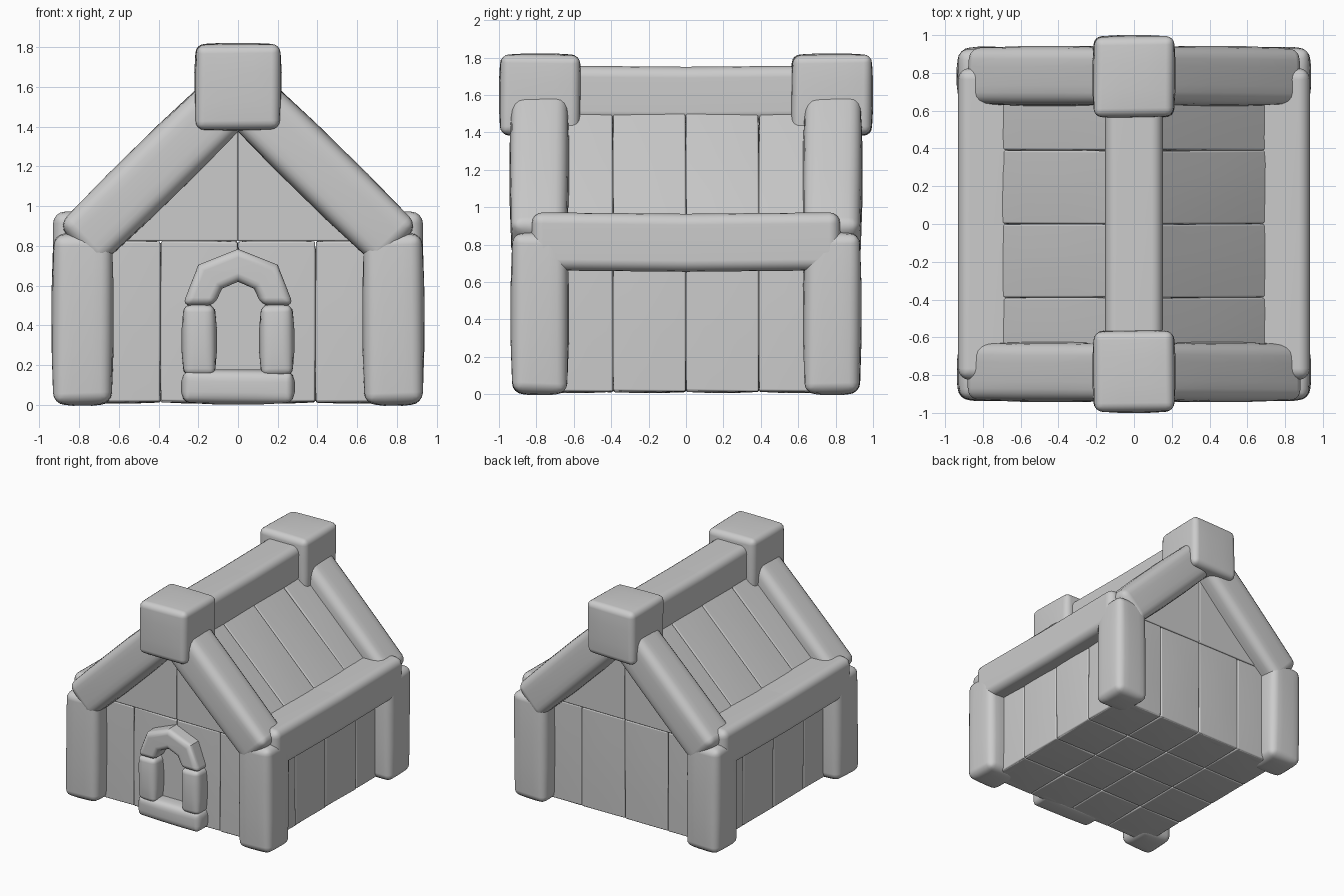
import bpy, bmesh, math, random
from mathutils import Matrix, Vector

random.seed(4)
if "Cube" in bpy.data.objects:
    bpy.data.objects.remove(bpy.data.objects["Cube"])

grey = bpy.data.materials.new("plain grey")
grey.use_nodes = True
COLOUR = (0.6, 0.6, 0.6, 1)
grey.diffuse_color = COLOUR
grey.node_tree.nodes["Principled BSDF"].inputs["Base Color"].default_value = COLOUR

SLOPE = math.radians(44.4)
SEAMS = [-0.79, -0.39, 0, 0.39, 0.79]


def finish(name, bm, bevel):
    """Round the hard edges and turn the mesh into a smooth object."""
    bmesh.ops.recalc_face_normals(bm, faces=bm.faces)
    hard = [e for e in bm.edges if e.calc_face_angle(0) > math.radians(50)]
    bmesh.ops.bevel(bm, geom=hard, offset=bevel, segments=4, profile=0.5,
                    affect='EDGES', clamp_overlap=True)
    for f in bm.faces:
        f.smooth = True
    mesh = bpy.data.meshes.new(name)
    bm.to_mesh(mesh)
    bm.free()
    mesh.set_sharp_from_angle(angle=math.radians(35))
    mesh.materials.append(grey)
    obj = bpy.data.objects.new(name, mesh)
    bpy.context.collection.objects.link(obj)
    obj.modifiers.new("even shading", 'WEIGHTED_NORMAL').keep_sharp = True
    return obj


def puffy_box(name, centre, size, bevel=0.05, tilt=0.0, puff=0.012, wobble=0.006):
    """Soft box with slightly swollen sides and uneven corners."""
    bm = bmesh.new()
    bmesh.ops.create_cube(bm, size=2)
    bmesh.ops.subdivide_edges(bm, edges=bm.edges[:], cuts=2, use_grid_fill=True)
    half = Vector(size) / 2
    skew = Vector([random.uniform(-wobble, wobble) for _ in range(3)])
    for v in bm.verts:
        u = v.co.copy()
        for i in range(3):
            a, b = u[(i + 1) % 3], u[(i + 2) % 3]
            swell = puff * ((1 - a * a) * (1 - b * b) - 0.3)
            v.co[i] = u[i] * (half[i] + swell) + skew[i] * a * b
    bm.transform(Matrix.Translation(centre) @ Matrix.Rotation(tilt, 4, 'Y'))
    return finish(name, bm, bevel)


def panel(name, centre, size, tilt=0.0):
    """Thin padded panel with a narrow seam."""
    return puffy_box(name, centre, size, 0.009, tilt, puff=0.008, wobble=0.003)


def prism(name, outline, y0, y1, bevel):
    """Outline in x and z, pulled through from y0 to y1."""
    bm = bmesh.new()
    face = bm.faces.new([bm.verts.new((x, y0, z)) for x, z in outline])
    out = bmesh.ops.extrude_face_region(bm, geom=[face])
    moved = [g for g in out["geom"] if isinstance(g, bmesh.types.BMVert)]
    bmesh.ops.translate(bm, verts=moved, vec=(0, y1 - y0, 0))
    return finish(name, bm, bevel)


def long_beam(name, x, z, width, height, reach, dip):
    """Beam along y in two halves that dip slightly at the joint."""
    for s, end in ((-1, "front"), (1, "back")):
        bm = bmesh.new()
        bmesh.ops.create_cube(bm, size=1)
        for v in bm.verts:
            inner = v.co.y * s < 0
            v.co = Vector((x + v.co.x * width, 0 if inner else s * reach,
                           z + v.co.z * height - (dip if inner else 0)))
        joint = [f for f in bm.faces if all(abs(v.co.y) < 0.01 for v in f.verts)]
        bmesh.ops.delete(bm, geom=joint, context='FACES_ONLY')
        finish(f"{end}_{name}", bm, 0.06)


# Wall panels, floor tiles and sloping roof panels share the same seams
for i, (a, b) in enumerate(zip(SEAMS, SEAMS[1:])):
    mid, width = (a + b) / 2, b - a
    for s, end, side in ((-1, "front", "right"), (1, "back", "left")):
        panel(f"{end}_wall_panel_{i}", (mid, s * 0.752, 0.42), (width, 0.09, 0.81))
        panel(f"{side}_wall_panel_{i}", (s * 0.752, mid, 0.42), (0.09, width, 0.81))
        panel(f"{side}_roof_panel_{i}", (s * 0.438, mid, 1.147), (0.92, width, 0.1), s * SLOPE)
    for j, (c, d) in enumerate(zip(SEAMS, SEAMS[1:])):
        panel(f"floor_tile_{i}_{j}", (mid, (c + d) / 2, 0.046), (width, d - c, 0.07))

for s, end in ((-1, "front"), (1, "back")):
    for t, side in ((-1, "right"), (1, "left")):
        # Gable halves, corner posts and rafters
        prism(f"{end}_{side}_gable", [(0, 0.824), (t * 0.74, 0.824), (0, 1.55)],
              s * 0.71, s * 0.798, 0.009)
        puffy_box(f"{end}_{side}_post", (t * 0.782, s * 0.782, 0.432), (0.3, 0.3, 0.86), 0.055)
        puffy_box(f"{end}_{side}_rafter", (t * 0.416, s * 0.784, 1.177), (1.085, 0.305, 0.3),
                  0.06, t * SLOPE)
    # Ridge end block
    puffy_box(f"{end}_ridge_block", (0, s * 0.78, 1.6), (0.43, 0.43, 0.435), 0.045,
              puff=0.01, wobble=0.004)

# Ridge and eave beams
long_beam("ridge_beam", 0, 1.607, 0.305, 0.3, 0.7, 0.006)
long_beam("right_eave_beam", -0.782, 0.818, 0.298, 0.31, 0.825, 0.008)
long_beam("left_eave_beam", 0.782, 0.818, 0.298, 0.31, 0.825, 0.008)

# Doorway: sill, jambs, arch and a plain door filling the opening
puffy_box("door_sill", (0, -0.82, 0.09), (0.56, 0.19, 0.165), 0.035)
for t, side in ((-1, "right"), (1, "left")):
    puffy_box(f"{side}_door_jamb", (t * 0.195, -0.82, 0.325), (0.165, 0.19, 0.36), 0.035)
outer = [(0.28, 0.5), (0.2, 0.705), (0, 0.785)]
inner = [(0, 0.62), (0.08, 0.585), (0.12, 0.5)]
outline = (outer + [(-x, z) for x, z in reversed(outer[:2])]
           + [(-x, z) for x, z in reversed(inner[1:])] + inner)
prism("door_arch", outline, -0.915, -0.73, 0.04)
prism("door_panel", [(-0.15, 0.12), (0.15, 0.12), (0.15, 0.5), (0.1, 0.63), (-0.1, 0.63), (-0.15, 0.5)],
      -0.806, -0.75, 0.006)
